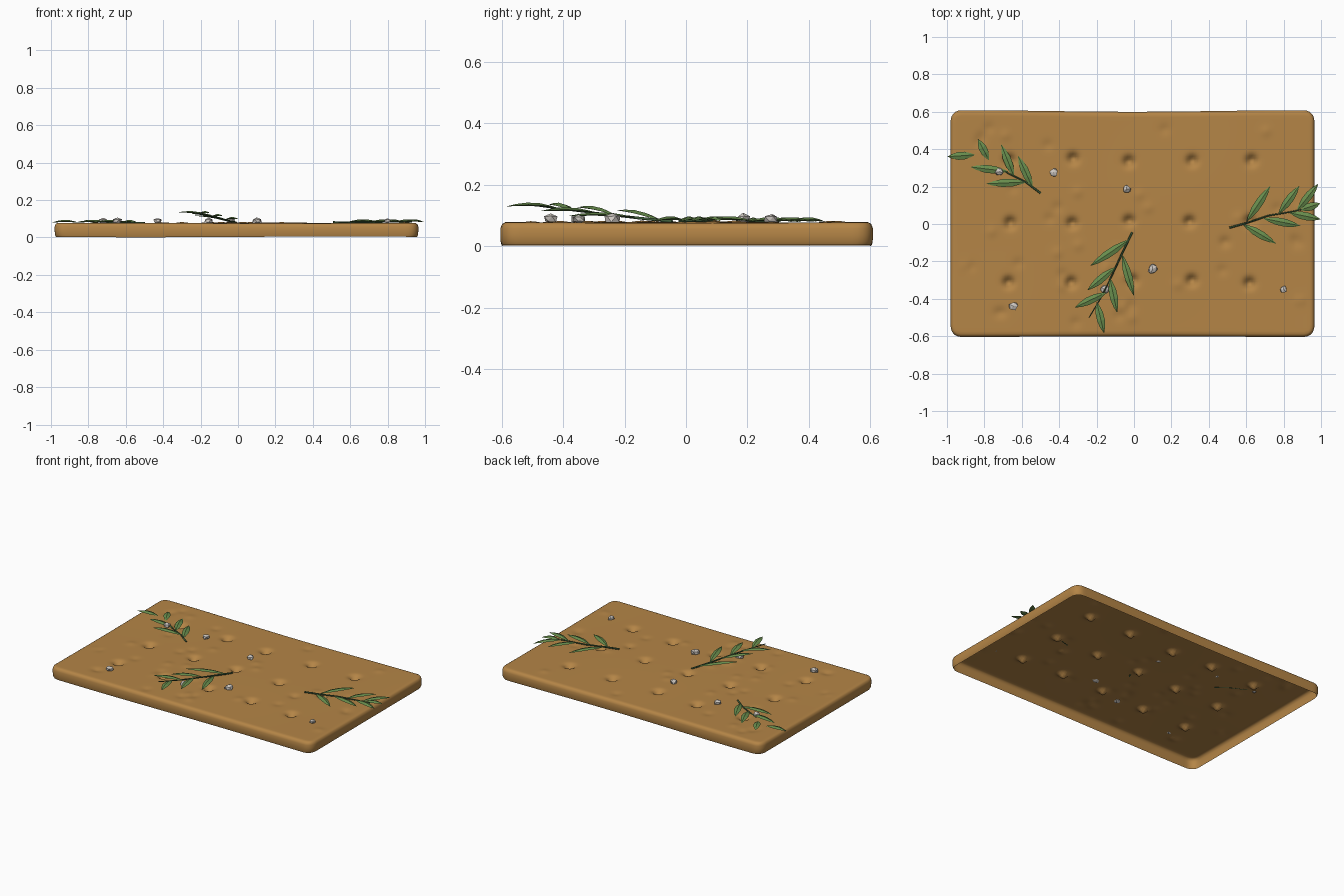
import bpy, bmesh, math, random
from mathutils import Vector, Matrix

random.seed(4)
cube = bpy.data.objects.get("Cube")
if cube:
    bpy.data.objects.remove(cube)


def material(name, rgb):
    m = bpy.data.materials.new(name)
    m.use_nodes = True
    m.diffuse_color = (*rgb, 1)
    m.node_tree.nodes["Principled BSDF"].inputs["Base Color"].default_value = (*rgb, 1)
    return m


CRUST = material("baked crust", (0.46, 0.235, 0.062))
LEAF = material("leaf green", (0.14, 0.27, 0.075))
STEM = material("stem green", (0.045, 0.10, 0.04))
SALT = material("salt white", (0.62, 0.58, 0.54))


def finish(bm, name, mat, smooth=None):
    me = bpy.data.meshes.new(name)
    bm.to_mesh(me)
    bm.free()
    ob = bpy.data.objects.new(name, me)
    bpy.context.collection.objects.link(ob)
    me.materials.append(mat)
    if smooth:
        bpy.ops.object.select_all(action="DESELECT")
        ob.select_set(True)
        bpy.context.view_layer.objects.active = ob
        bpy.ops.object.shade_smooth_by_angle(angle=math.radians(smooth))
    return ob


# Flatbread: open-bottomed shell with finger dimples and shallow lumps
HX, HY, R, EDGE, TOP = 0.972, 0.603, 0.055, 0.02, 0.077
dimples = [(x + random.uniform(-0.015, 0.015), y + random.uniform(-0.01, 0.01))
           for x in (-0.65, -0.33, -0.01, 0.31, 0.625) for y in (0.345, 0.01, -0.31)]
lumps = [(random.uniform(-0.9, 0.9), random.uniform(-0.54, 0.54),
          random.choice((-0.006, 0.005))) for _ in range(45)]


def bump(x, y, cx, cy, radius):
    return math.exp(-((x - cx) ** 2 + (y - cy) ** 2) / radius ** 2)


def bread_height(x, y):
    z = TOP + 0.002 * math.sin(3 * x + 1) * math.cos(4 * y)
    z -= sum(0.036 * bump(x, y, cx, cy, 0.026) for cx, cy in dimples)
    z += sum(h * bump(x, y, cx, cy, 0.026) for cx, cy, h in lumps)
    inset = min(HX - abs(x), HY - abs(y))
    if inset < EDGE:
        t = 1 - max(inset, 0) / EDGE
        z -= EDGE * (1 - math.sqrt(max(0, 1 - t * t)))
    return z


def round_corner(x, y):
    cx = max(-HX + R, min(HX - R, x))
    cy = max(-HY + R, min(HY - R, y))
    dx, dy = x - cx, y - cy
    length = math.hypot(dx, dy)
    k = max(abs(dx), abs(dy)) / length if length > 0 else 1
    return cx + dx * k, cy + dy * k


def wobble(x, y):
    return x - 0.008, y + 0.004 * math.cos(3.5 * x) * (-1 if y > 0 else 0.4) + 0.001


bm = bmesh.new()
bmesh.ops.create_grid(bm, x_segments=140, y_segments=90, size=1)
for v in bm.verts:
    # Crowd the grid lines toward the border so the rolled edge is smooth
    x, y = [math.copysign(1 - (1 - abs(c)) * (0.25 + 0.75 * min(1, (1 - abs(c)) / 0.1)), c)
            for c in v.co.xy]
    x, y = x * HX, y * HY
    z = bread_height(x, y)
    v.co = (*wobble(*round_corner(x, y)), z)
edges = [e for e in bm.edges if e.is_boundary]
for z, scale in ((0.035, 1.0), (0.015, 0.999), (0.003, 0.994)):
    new = bmesh.ops.extrude_edge_only(bm, edges=edges)["geom"]
    for v in [g for g in new if isinstance(g, bmesh.types.BMVert)]:
        v.co = (v.co.x * scale, v.co.y * scale, z + 0.002 * math.sin(3 * v.co.x))
    edges = [g for g in new if isinstance(g, bmesh.types.BMEdge)]
bmesh.ops.recalc_face_normals(bm, faces=bm.faces)
if max(bm.faces, key=lambda f: f.calc_center_median().z).normal.z < 0:
    bmesh.ops.reverse_faces(bm, faces=bm.faces)
finish(bm, "flatbread", CRUST, 60)


# Herb sprigs: a tapered stem with pointed, ridged leaves
def add_leaf(bm, a, b, width):
    a, b = Vector(a), Vector(b)
    side = (b - a).cross(Vector((0, 0, 1))).normalized()
    up = Vector((0, 0, 1))
    rings = []
    for t, w in ((0.15, 0.5), (0.35, 0.95), (0.6, 1.0), (0.82, 0.6)):
        c = a.lerp(b, t) + up * 0.008 * math.sin(math.pi * t)
        rings.append([bm.verts.new(c + side * sx * width * w + up * sz * w)
                      for sx, sz in ((-1, 0), (0, 0.007), (1, 0), (0, -0.004))])
    for r, s in zip(rings, rings[1:]):
        for i in range(4):
            j = (i + 1) % 4
            bm.faces.new((r[i], r[j], s[j], s[i]))
    for ring, tip in ((rings[0], a), (rings[-1], b)):
        v = bm.verts.new(tip)
        for i in range(4):
            bm.faces.new((ring[i], ring[(i + 1) % 4], v))


def make_sprig(name, stem, leaves, height):
    curve = bpy.data.curves.new(name + "_stem", "CURVE")
    curve.dimensions = "3D"
    curve.bevel_depth = 0.0055
    curve.bevel_resolution = 1
    curve.use_fill_caps = True
    sp = curve.splines.new("POLY")
    sp.points.add(len(stem) - 1)
    for i, (p, (x, y)) in enumerate(zip(sp.points, stem)):
        p.co = (x, y, height(x, y), 1)
        p.radius = 1 - 0.5 * i / (len(stem) - 1)
    curve.materials.append(STEM)
    bpy.context.collection.objects.link(bpy.data.objects.new(name + "_stem", curve))
    bm = bmesh.new()
    for ax, ay, bx, by in leaves:
        add_leaf(bm, (ax, ay, height(ax, ay)), (bx, by, height(bx, by)), 0.021)
    bmesh.ops.recalc_face_normals(bm, faces=bm.faces)
    finish(bm, name + "_leaves", LEAF)


make_sprig("back_right_sprig",
           [(-0.5, 0.165), (-0.58, 0.225), (-0.66, 0.265), (-0.73, 0.3)],
           [(-0.54, 0.19, -0.62, 0.365), (-0.57, 0.225, -0.79, 0.215),
            (-0.64, 0.25, -0.71, 0.425), (-0.67, 0.28, -0.875, 0.305),
            (-0.775, 0.34, -0.835, 0.455), (-0.85, 0.37, -0.998, 0.36)],
           lambda x, y: 0.079)
make_sprig("front_sprig",
           [(-0.01, -0.045), (-0.065, -0.16), (-0.13, -0.3), (-0.18, -0.4), (-0.24, -0.5)],
           [(-0.02, -0.08, -0.235, -0.225), (-0.065, -0.16, 0, -0.385),
            (-0.1, -0.23, -0.25, -0.355), (-0.13, -0.285, -0.09, -0.475),
            (-0.145, -0.365, -0.318, -0.447), (-0.2, -0.415, -0.16, -0.585)],
           lambda x, y: 0.08 + 0.055 * min(1, max(0, -x * 2.2 - y * 1.1 - 0.1)))
make_sprig("left_sprig",
           [(0.51, -0.02), (0.6, 0.005), (0.72, 0.045), (0.84, 0.065), (0.93, 0.085)],
           [(0.6, 0.01, 0.73, 0.205), (0.58, 0.0, 0.76, -0.105),
            (0.77, 0.05, 0.885, 0.205), (0.69, 0.03, 0.89, -0.01),
            (0.87, 0.07, 0.985, 0.215), (0.83, 0.06, 0.998, 0.025),
            (0.89, 0.075, 0.995, 0.11)],
           lambda x, y: 0.082)

# Coarse salt crystals
grains = [(-0.72, 0.28, 0.024), (-0.43, 0.275, 0.024), (-0.04, 0.185, 0.024),
          (0.1, -0.24, 0.027), (-0.155, -0.35, 0.026), (0.8, -0.35, 0.021),
          (-0.645, -0.44, 0.025)]
for i, (x, y, r) in enumerate(grains):
    bm = bmesh.new()
    bmesh.ops.create_icosphere(bm, subdivisions=1, radius=r)
    for v in bm.verts:
        v.co *= random.uniform(0.8, 1.15)
        v.co.z *= 0.75
    bmesh.ops.rotate(bm, verts=bm.verts, matrix=Matrix.Rotation(random.uniform(0, 6), 3, "Z"))
    bmesh.ops.translate(bm, verts=bm.verts, vec=(x, y, 0.088))
    finish(bm, f"salt_grain_{i + 1}", SALT)
